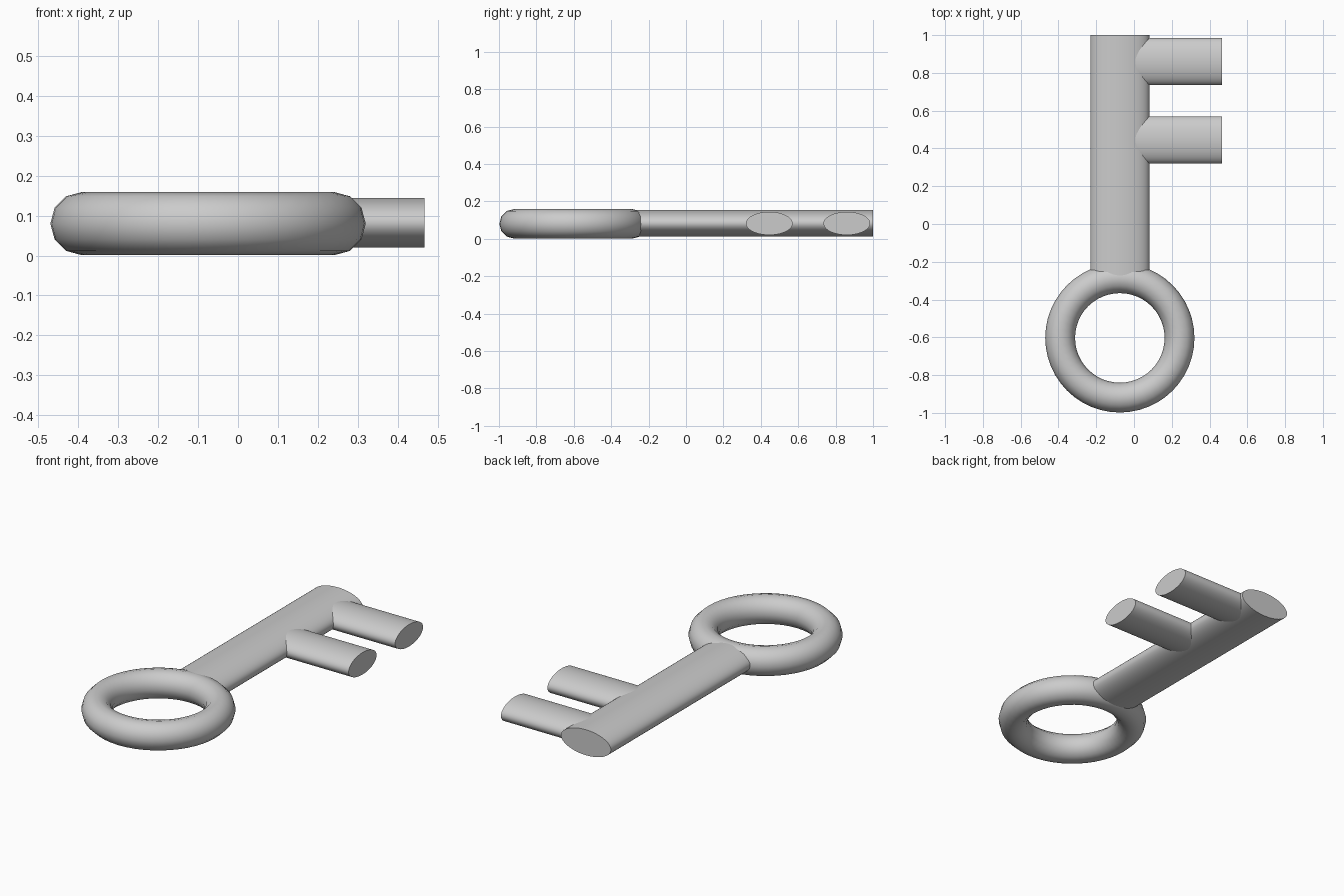
import bpy
from math import radians

if "Cube" in bpy.data.objects:
    bpy.data.objects.remove(bpy.data.objects["Cube"])

CX, CZ = -0.075, 0.08  # key axis and mid height


def smooth(obj, angle):
    bpy.ops.object.select_all(action='DESELECT')
    obj.select_set(True)
    bpy.context.view_layer.objects.active = obj
    bpy.ops.object.transform_apply(location=False, rotation=True, scale=True)
    bpy.ops.object.shade_smooth_by_angle(angle=radians(angle))


def oval_rod(name, centre, length, half_width, half_height, turn):
    """Flattened cylinder lying along y, turned about z."""
    bpy.ops.mesh.primitive_cylinder_add(vertices=48, radius=1, depth=2, location=centre)
    rod = bpy.context.object
    rod.name = name
    # lay along y first, then flatten, then turn to final direction
    rod.rotation_euler = (radians(90), 0, turn)
    rod.scale = (half_width, half_height, length / 2)
    smooth(rod, 40)
    return rod


# ring handle
bpy.ops.mesh.primitive_torus_add(major_segments=48, minor_segments=12,
                                 major_radius=0.316, minor_radius=0.079,
                                 location=(CX, -0.603, CZ))
ring = bpy.context.object
ring.name = "ring_handle"
smooth(ring, 40)

# shaft, starting inside the ring's tube
y0, y1 = -0.285, 1.0
oval_rod("shaft", (CX, (y0 + y1) / 2, 0.083), y1 - y0, 0.156, 0.072, 0)

# two teeth, starting inside the shaft
x0, x1 = -0.05, 0.467
for name, y in (("outer_tooth", 0.86), ("inner_tooth", 0.445)):
    oval_rod(name, ((x0 + x1) / 2, y, 0.082), x1 - x0, 0.125, 0.062, radians(90))
